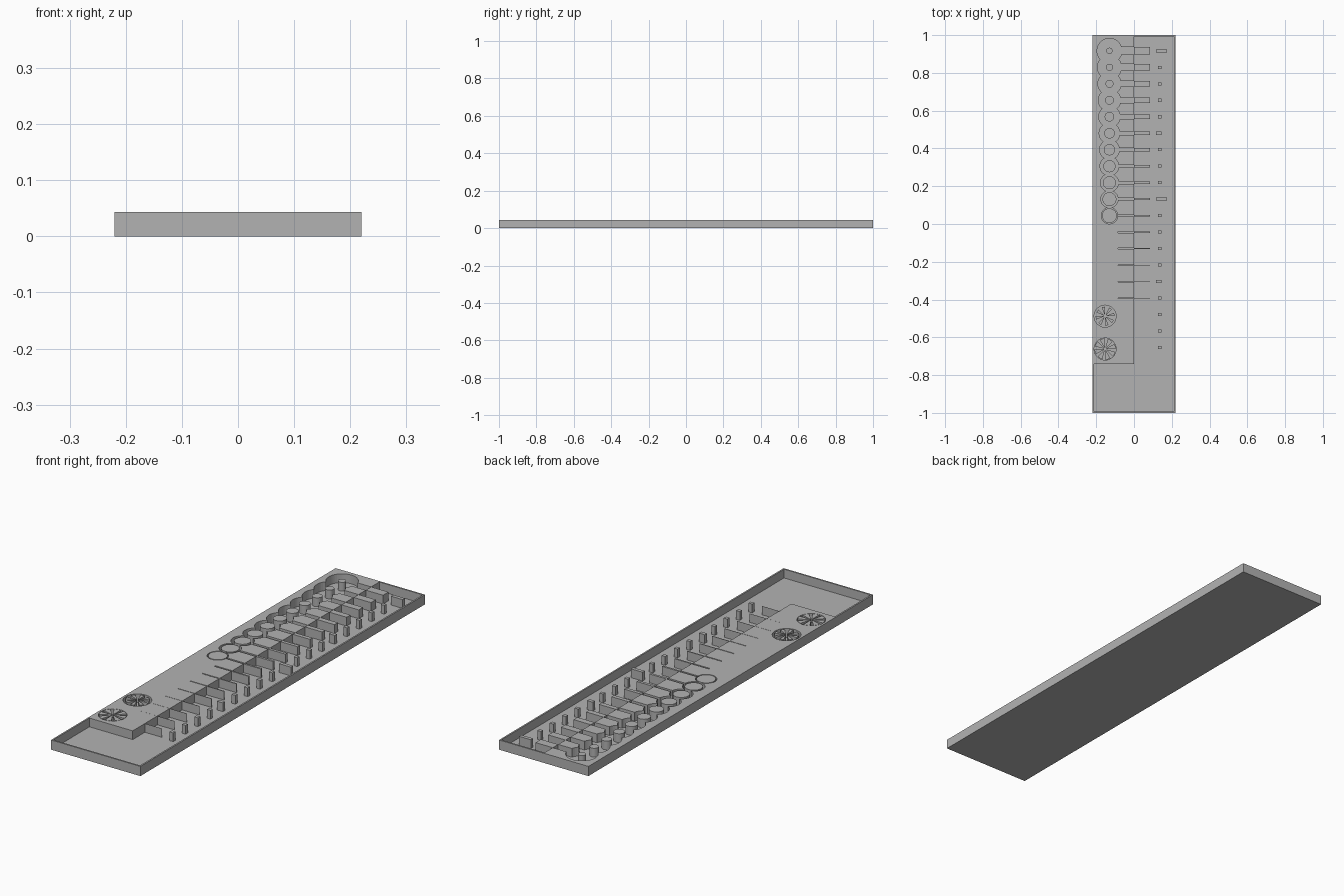
import bpy
import bmesh
from math import cos, sin, pi

if "Cube" in bpy.data.objects:
    bpy.data.objects.remove(bpy.data.objects["Cube"])

HALF_X, HALF_Y, TOP, FLOOR, RIM = 0.22, 1.0, 0.043, 0.004, 0.007
ROWS, PITCH, FIRST_Y = 19, 0.0873, 0.917
WELL_X, WELL_ROWS = -0.13, 11

grey = bpy.data.materials.new("plain grey")
grey.use_nodes = True
grey.diffuse_color = (0.45, 0.45, 0.45, 1)
grey.node_tree.nodes["Principled BSDF"].inputs["Base Color"].default_value = grey.diffuse_color


def rect(x0, x1, y0, y1):
    return [(x0, y0), (x1, y0), (x1, y1), (x0, y1)]


def circle(x, y, r, n=48):
    return [(x + r * cos(2 * pi * k / n), y + r * sin(2 * pi * k / n)) for k in range(n)]


def wedge(x, y, r_in, r_out, a0, a1, n=6):
    angles = [a0 + (a1 - a0) * k / n for k in range(n + 1)]
    arc = [(r_out, a) for a in angles] + [(r_in, a) for a in reversed(angles)]
    return [(x + r * cos(a), y + r * sin(a)) for r, a in arc]


def prisms(name, outlines, z0, z1):
    """One object made of upright prisms, one per outline."""
    bm = bmesh.new()
    for outline in outlines:
        low = [bm.verts.new((x, y, z0)) for x, y in outline]
        high = [bm.verts.new((x, y, z1)) for x, y in outline]
        bm.faces.new(low[::-1])
        bm.faces.new(high)
        for k in range(len(low)):
            j = (k + 1) % len(low)
            bm.faces.new((low[k], low[j], high[j], high[k]))
    mesh = bpy.data.meshes.new(name)
    bm.to_mesh(mesh)
    bm.free()
    mesh.materials.append(grey)
    obj = bpy.data.objects.new(name, mesh)
    bpy.context.collection.objects.link(obj)
    return obj


def carve(target, name, outlines):
    """Cut pockets down to the thin floor, then discard the cutter."""
    cutter = prisms(name, outlines, FLOOR, TOP + 0.02)
    cutter.hide_render = True
    mod = target.modifiers.new(name, "BOOLEAN")
    mod.operation, mod.solver, mod.object = "DIFFERENCE", "EXACT", cutter
    bpy.context.view_layer.update()
    result = target.evaluated_get(bpy.context.evaluated_depsgraph_get())
    mesh = bpy.data.meshes.new_from_object(result)
    target.modifiers.clear()
    target.data = mesh
    bpy.data.objects.remove(cutter)


def row_y(i):
    return FIRST_Y - PITCH * i


def bar_half(i):
    return 0.019 * (1 - i / ROWS) ** 2


def well_gap(i):
    return 0.049 * (1 - i / WELL_ROWS)


# Tray with a low right side and an L-shaped recess around the plateau
tray = prisms("tray", [rect(-HALF_X, HALF_X, -HALF_Y, HALF_Y)], 0, TOP)
inner_x, inner_y = HALF_X - RIM, HALF_Y - RIM
carve(tray, "recess", [[(-inner_x, -inner_y), (inner_x, -inner_y), (inner_x, inner_y),
                        (0, inner_y), (0, -0.74), (-inner_x, -0.74)]])

# Slots in the plateau, matched by fins on the low side
carve(tray, "slots", [rect(-0.085, 0.01, row_y(i) - bar_half(i), row_y(i) + bar_half(i))
                      for i in range(ROWS)])
prisms("fins", [rect(0, 0.085, row_y(i) - bar_half(i), row_y(i) + bar_half(i))
                for i in range(ROWS)], FLOOR, TOP)

# Round wells with pegs, the gap closing row by row
for parity in range(2):
    carve(tray, "wells", [circle(WELL_X, row_y(i), 0.041 + well_gap(i) / 2)
                          for i in range(parity, WELL_ROWS, 2)])
prisms("pegs", [circle(WELL_X, row_y(i), 0.041 - well_gap(i) / 2)
                for i in range(WELL_ROWS)], FLOOR, TOP)

# Scale marks, longer at the main divisions
marks = []
for i in range(ROWS):
    x0, x1 = 0.127, 0.145
    if i in (0, 9):
        x0, x1 = 0.116, 0.174
    elif i in (5, 14):
        x0, x1 = 0.116, 0.145
    marks.append(rect(x0, x1, row_y(i) - 0.008, row_y(i) + 0.008))
prisms("scale_marks", marks, FLOOR, TOP)

# Two round dials with radial wedges, one narrow and one wide
dials = [("narrow_dial", -0.488, 0.050, 0.45), ("wide_dial", -0.662, 0.056, 0.65)]
carve(tray, "dial_pockets", [circle(-0.153, y, 0.058) for _, y, _, _ in dials])
for name, y, radius, fill in dials:
    step = 2 * pi / 8
    prisms(name, [wedge(-0.153, y, 0.008, radius, k * step, (k + fill) * step)
                  for k in range(8)], FLOOR, TOP)
